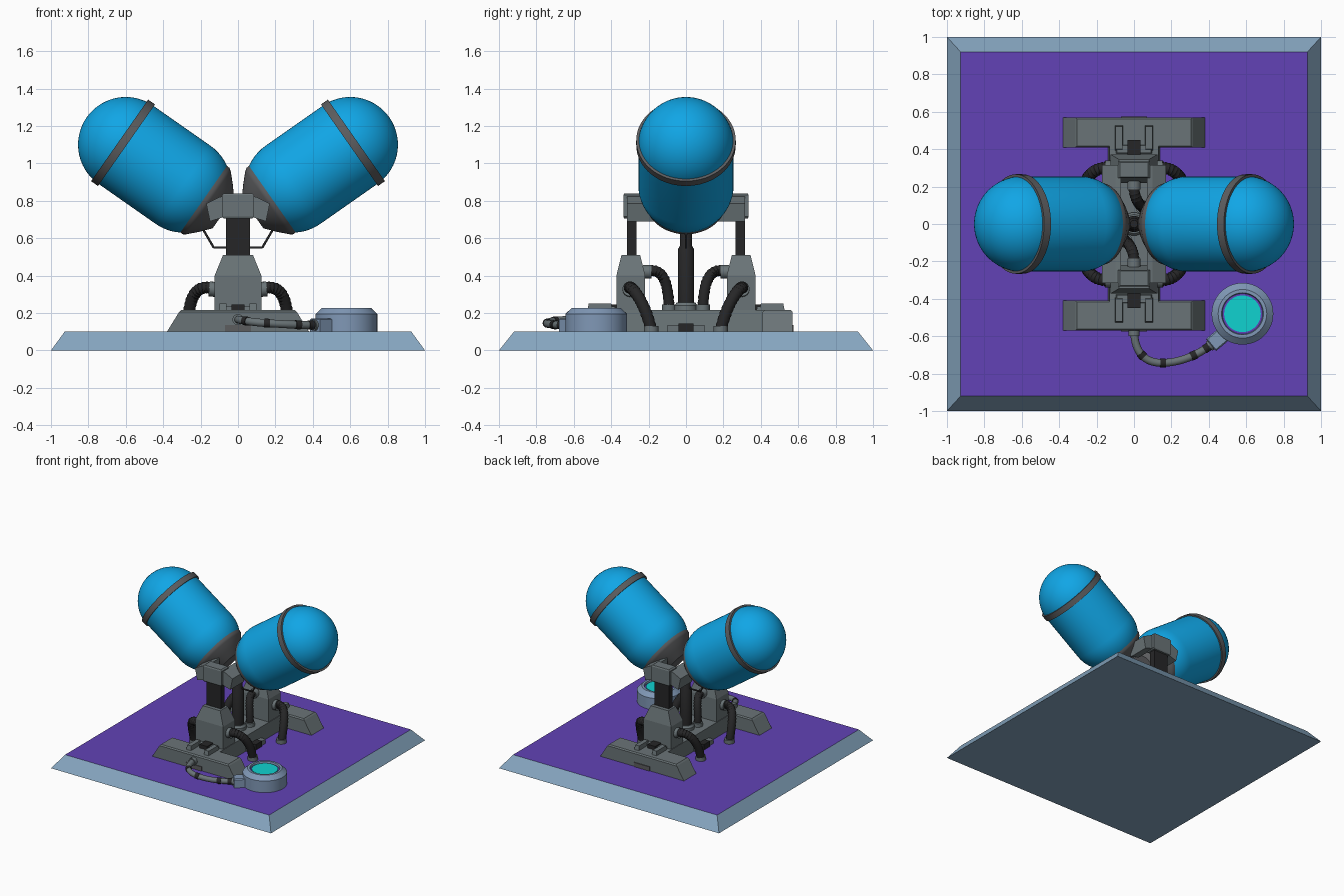
import bpy, bmesh, math
from mathutils import Vector, Matrix
from mathutils.geometry import interpolate_bezier

if "Cube" in bpy.data.objects:
    bpy.data.objects.remove(bpy.data.objects["Cube"], do_unlink=True)


def material(name, r, g, b):
    lin = [((c / 255 + 0.055) / 1.055) ** 2.4 for c in (r, g, b)] + [1]
    m = bpy.data.materials.new(name)
    m.use_nodes = True
    m.diffuse_color = lin
    m.node_tree.nodes["Principled BSDF"].inputs["Base Color"].default_value = lin
    return m


SLATE = material("slate blue", 134, 166, 192)
PURPLE = material("purple", 98, 66, 182)
BLUE = material("bright blue", 16, 166, 230)
GREY = material("machine grey", 106, 116, 119)
BAND = material("dark grey", 92, 93, 95)
BLACK = material("rubber black", 38, 38, 39)
CYAN = material("cyan glow", 16, 210, 208)
STEEL = material("steel blue", 128, 152, 182)


def finish(name, bm, mats, smooth=False, matrix=None):
    bmesh.ops.recalc_face_normals(bm, faces=bm.faces)
    mesh = bpy.data.meshes.new(name)
    bm.to_mesh(mesh)
    bm.free()
    obj = bpy.data.objects.new(name, mesh)
    bpy.context.collection.objects.link(obj)
    for m in mats:
        mesh.materials.append(m)
    if matrix:
        obj.matrix_world = matrix
    if smooth:
        bpy.ops.object.select_all(action='DESELECT')
        obj.select_set(True)
        bpy.context.view_layer.objects.active = obj
        bpy.ops.object.shade_smooth_by_angle(angle=math.radians(35))
    return obj


def skin(bm, rings):
    """Bridge equal-length rings of vertices and cap both ends."""
    for a, b in zip(rings, rings[1:]):
        n = len(a)
        for i in range(n):
            bm.faces.new((a[i], a[(i + 1) % n], b[(i + 1) % n], b[i]))
    bm.faces.new(rings[0])
    bm.faces.new(rings[-1])


def tiers(name, x, y, levels, mats, turn=0):
    """Stacked rectangles: each level is (half x, half y, z)."""
    bm = bmesh.new()
    skin(bm, [[bm.verts.new((sx * hx, sy * hy, z))
               for sx, sy in ((-1, -1), (1, -1), (1, 1), (-1, 1))] for hx, hy, z in levels])
    return finish(name, bm, mats, matrix=Matrix.Translation((x, y, 0)) @ Matrix.Rotation(turn, 4, 'Z'))


def prism(name, outline, y0, y1, mat):
    """Outline in x and z, extruded along y."""
    bm = bmesh.new()
    skin(bm, [[bm.verts.new((x, y, z)) for x, z in outline] for y in (y0, y1)])
    return finish(name, bm, [mat])


def lathe(name, profile, mat, matrix=None, segs=48):
    """Spin (radius, z) points around local z."""
    bm = bmesh.new()
    skin(bm, [[bm.verts.new((r * math.cos(t), r * math.sin(t), z))
               for t in (math.tau * i / segs for i in range(segs))] for r, z in profile])
    bmesh.ops.remove_doubles(bm, verts=bm.verts, dist=1e-5)
    return finish(name, bm, [mat], True, matrix)


def tube(name, path, radius, mat, ribbed=False, sides=16):
    """Round tube along a path, with optional ribs."""
    bm = bmesh.new()
    rings = []
    for i, p in enumerate(path):
        tangent = (path[min(i + 1, len(path) - 1)] - path[max(i - 1, 0)]).normalized()
        turn = Vector((0, 0, 1)).rotation_difference(tangent)
        r = radius * (0.9 if ribbed and i % 2 else 1)
        rings.append([bm.verts.new(p + turn @ Vector((r * math.cos(t), r * math.sin(t), 0)))
                      for t in (math.tau * k / sides for k in range(sides))])
    skin(bm, rings)
    return finish(name, bm, [mat], True)


def bezier(a, b, c, d, n):
    return interpolate_bezier(Vector(a), Vector(b), Vector(c), Vector(d), n)


def stub(name, start, direction, length, radius, mat):
    p, d = Vector(start), Vector(direction).normalized()
    return tube(name, [p, p + d * length], radius, mat)


# Platform with a purple deck
platform = tiers("platform", 0, 0, [(1, 1, 0), (0.927, 0.92, 0.1)], [SLATE, PURPLE])
for face in platform.data.polygons:
    face.material_index = int(face.normal.z > 0.9)

# Central beam and column
tiers("central_beam", 0, 0, [(0.14, 0.42, 0.1), (0.13, 0.42, 0.215)], [GREY])
lathe("column_collar", [(0.062, 0.2), (0.062, 0.24), (0.05, 0.255)], GREY)
lathe("column", [(0.044, 0.24), (0.044, 0.54), (0.032, 0.56), (0.032, 0.64), (0.02, 0.66)], BLACK)

# Tanks, mirrored left and right
R, SPAN = 0.255, 0.375
arc = [math.radians(a) for a in range(0, 91, 6)]
capsule = [(R * math.sin(a), -R * math.cos(a)) for a in arc]
capsule += [(R * math.sin(a), SPAN + R * math.cos(a)) for a in reversed(arc)]
for side, sx in (("left", 1), ("right", -1)):
    frame = Matrix.Translation((sx * 0.293, 0, 0.885)) @ Matrix.Rotation(sx * math.radians(55), 4, 'Y')
    lathe(side + "_tank", capsule, BLUE, frame, 64)
    lathe(side + "_tank_band", [(0.25, 0.37), (0.266, 0.37), (0.266, 0.415), (0.24, 0.415)],
          BAND, frame, 64)
    lathe(side + "_tank_cup", [(0.1, -0.262), (0.155, -0.215), (0.207, -0.165), (0.217, -0.15),
                               (0.217, -0.125), (0.19, -0.12)], BAND, frame, 64)
    wire = [Vector((sx * x, 0, z)) for x, z in ((0.02, 0.55), (0.13, 0.55), (0.2, 0.67))]
    for a, b in zip(wire, wire[1:]):
        stub(side + "_wire", a, b - a, (b - a).length, 0.006, BLACK)
    tiers(side + "_beam_clip", sx * 0.15, 0, [(0.03, 0.1, 0.1), (0.03, 0.1, 0.135)], [GREY])
    tiers(side + "_beam_clip_pad", sx * 0.165, 0, [(0.025, 0.04, 0.1), (0.025, 0.04, 0.145)], [BLACK])

# Supports, mirrored front and back
for end, sy in (("front", -1), ("back", 1)):
    tiers(end + "_foot", 0, sy * 0.49,
          [(0.38, 0.08, 0.1), (0.315, 0.08, 0.205), (0.305, 0.072, 0.215)], [GREY])
    tiers(end + "_pylon", 0, sy * 0.295,
          [(0.125, 0.077, 0.1), (0.125, 0.077, 0.4), (0.08, 0.05, 0.51)], [GREY])
    tiers(end + "_post", 0, sy * 0.29, [(0.065, 0.025, 0.45), (0.065, 0.025, 0.75)], [BLACK])
    tiers(end + "_head", 0, sy * 0.29,
          [(0.075, 0.04, 0.705), (0.085, 0.045, 0.715), (0.085, 0.045, 0.83), (0.075, 0.04, 0.84)], [GREY])
    tiers(end + "_foot_plate", 0, sy * 0.572, [(0.07, 0.004, 0.1), (0.07, 0.004, 0.135)], [BAND])
    tiers(end + "_clip_bar", 0, sy * 0.4, [(0.1, 0.025, 0.2), (0.09, 0.02, 0.235)], [GREY])
    tiers(end + "_clip_pad", 0, sy * 0.41, [(0.035, 0.04, 0.2), (0.035, 0.04, 0.245)], [BLACK])

    # Short hose from the pylon to the beam
    dx = sy * 0.045
    hose = bezier((0, sy * 0.2, 0.425), (0, sy * 0.12, 0.44), (dx, sy * 0.095, 0.36), (dx, sy * 0.09, 0.22), 25)
    tube(end + "_inner_hose", hose, 0.03, BLACK, True)
    stub(end + "_inner_hose_top", (0, sy * 0.23, 0.42), (0, -sy, 0), 0.045, 0.036, GREY)
    stub(end + "_inner_hose_base", (dx, sy * 0.09, 0.2), (0, 0, 1), 0.045, 0.037, GREY)

    for side, sx in (("left", 1), ("right", -1)):
        name = end + "_" + side
        # Arm that carries the tank cup
        prism(name + "_arm", [(sx * x, z) for x, z in
                              ((0.07, 0.825), (0.1, 0.82), (0.17, 0.785), (0.15, 0.69), (0.07, 0.715))],
              sy * 0.14, sy * 0.315, GREY)
        tiers(name + "_clip", sx * 0.08, sy * 0.46, [(0.022, 0.07, 0.2), (0.018, 0.06, 0.25)], [GREY])
        # Outer hose from the pylon to the deck
        hose = bezier((sx * 0.13, sy * 0.3, 0.33), (sx * 0.23, sy * 0.31, 0.36),
                      (sx * 0.27, sy * 0.22, 0.28), (sx * 0.265, sy * 0.185, 0.1), 31)
        tube(name + "_hose", hose, 0.033, BLACK, True)
        stub(name + "_hose_top", (sx * 0.11, sy * 0.3, 0.325), (sx, 0, 0.1), 0.045, 0.04, GREY)
        stub(name + "_hose_base", (sx * 0.265, sy * 0.185, 0.1), (0, 0, 1), 0.03, 0.039, GREY)

# Floor button with a glowing centre
spot = Matrix.Translation((0.58, -0.48, 0))
lathe("button_body", [(0.165, 0.1), (0.165, 0.195), (0.13, 0.228), (0.112, 0.228), (0.108, 0.212)], STEEL, spot)
lathe("button_ring", [(0.108, 0.205), (0.108, 0.214)], PURPLE, spot)
lathe("button_light", [(0.098, 0.21), (0.098, 0.22)], CYAN, spot)
tiers("button_socket", 0.45, -0.615, [(0.05, 0.042, 0.1), (0.05, 0.042, 0.165), (0.045, 0.035, 0.172)],
      [STEEL], math.radians(40))

# Cable from the front foot to the button
cable = bezier((0, -0.56, 0.165), (0, -0.7, 0.165), (0.07, -0.75, 0.15), (0.17, -0.742, 0.145), 20)
cable += bezier((0.17, -0.742, 0.145), (0.27, -0.735, 0.138), (0.36, -0.69, 0.135), (0.44, -0.625, 0.135), 20)[1:]
tube("cable", cable, 0.021, GREY)
for k in (8, 17, 28, 33):
    tube("cable_band", cable[k:k + 3], 0.024, BLACK)
stub("cable_plug", (0, -0.56, 0.165), (0, -1, 0), 0.04, 0.03, GREY)
stub("cable_end", cable[-4], cable[-1] - cable[-4], 0.04, 0.03, GREY)
